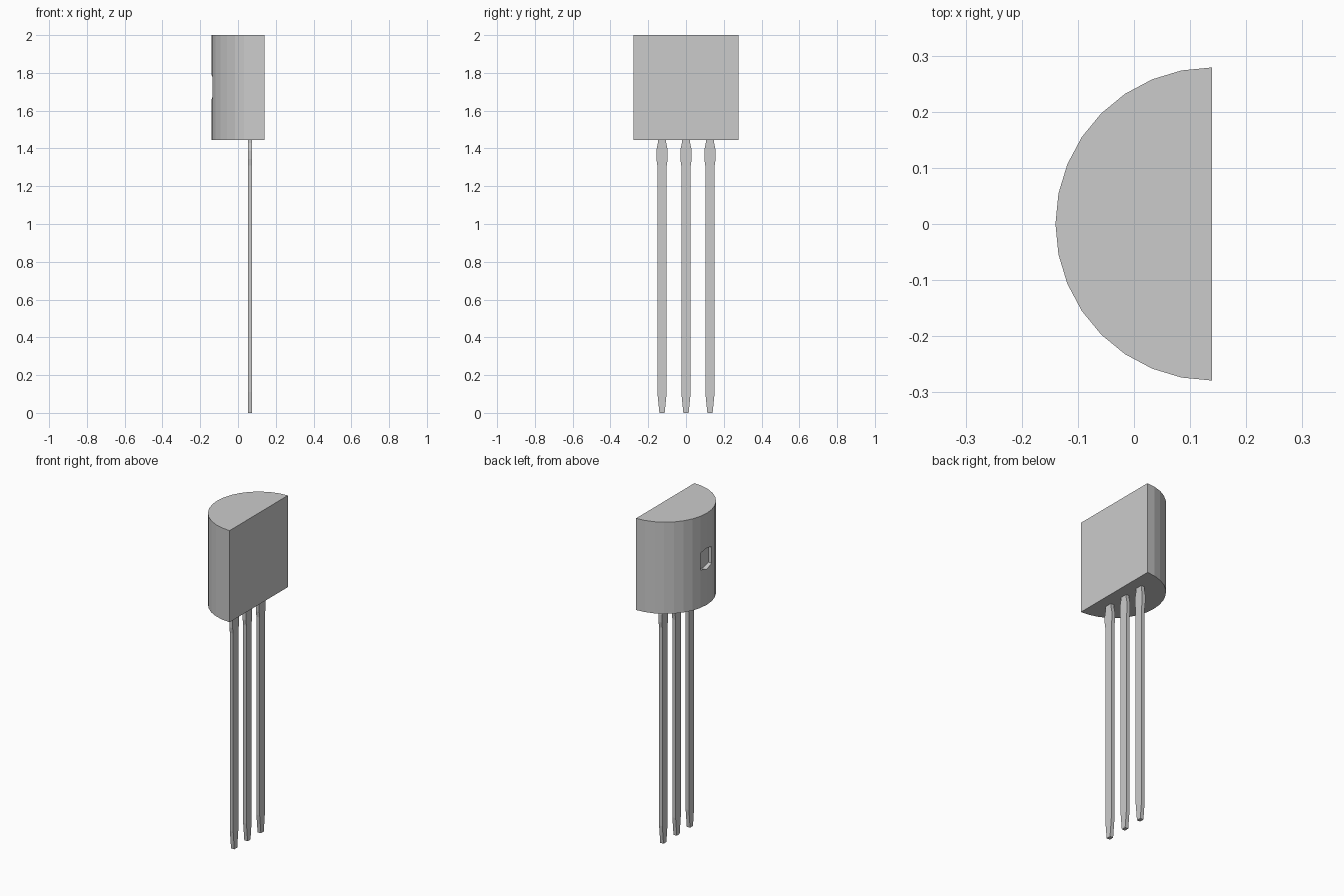
import bpy, bmesh, math
from mathutils import Vector

if "Cube" in bpy.data.objects:
    bpy.data.objects.remove(bpy.data.objects["Cube"])


def prism(name, points, offset):
    """Extrude a closed planar outline along offset into a solid object."""
    bm = bmesh.new()
    face = bm.faces.new([bm.verts.new(p) for p in points])
    ext = bmesh.ops.extrude_face_region(bm, geom=[face])
    moved = [g for g in ext["geom"] if isinstance(g, bmesh.types.BMVert)]
    bmesh.ops.translate(bm, verts=moved, vec=Vector(offset))
    bmesh.ops.recalc_face_normals(bm, faces=bm.faces[:])
    mesh = bpy.data.meshes.new(name)
    bm.to_mesh(mesh)
    bm.free()
    obj = bpy.data.objects.new(name, mesh)
    bpy.context.collection.objects.link(obj)
    return obj


# Half-round body: flat face at +x, 16 facets around the back
FLAT_X, RADIUS, BASE_Z, TOP_Z = 0.139, 0.279, 1.445, 2.0
arc = []
for i in range(17):
    a = math.pi / 2 + math.pi * i / 16
    arc.append((FLAT_X + RADIUS * math.cos(a), RADIUS * math.sin(a), BASE_Z))
body = prism("body", arc, (0, 0, TOP_Z - BASE_Z))

# Shallow mould mark sunk into the middle of the rounded side
mark = [(0.054, 0.05), (0, 0.065), (-0.054, 0.05),
        (-0.054, -0.05), (0, -0.065), (0.054, -0.05)]
cutter = prism("mould_mark_cutter", [(-0.2, y, 1.725 + z) for y, z in mark],
               (0.087, 0, 0))
cutter.hide_render = True
cutter.hide_set(True)
cut = body.modifiers.new("mould_mark", "BOOLEAN")
cut.operation = "DIFFERENCE"
cut.solver = "EXACT"
cut.object = cutter

# Three flat leads with tapered tips and a small swelling below the body
half = [(0.014, 0), (0.025, 0.11), (0.025, 1.31), (0.03, 1.345),
        (0.03, 1.39), (0.022, 1.43), (0.022, 1.46)]
outline = half + [(-w, z) for w, z in reversed(half)]
for side, y0 in (("left", -0.127), ("middle", 0.0), ("right", 0.127)):
    prism(side + "_lead", [(0.052, y0 + w, z) for w, z in outline],
          (0.022, 0, 0))
